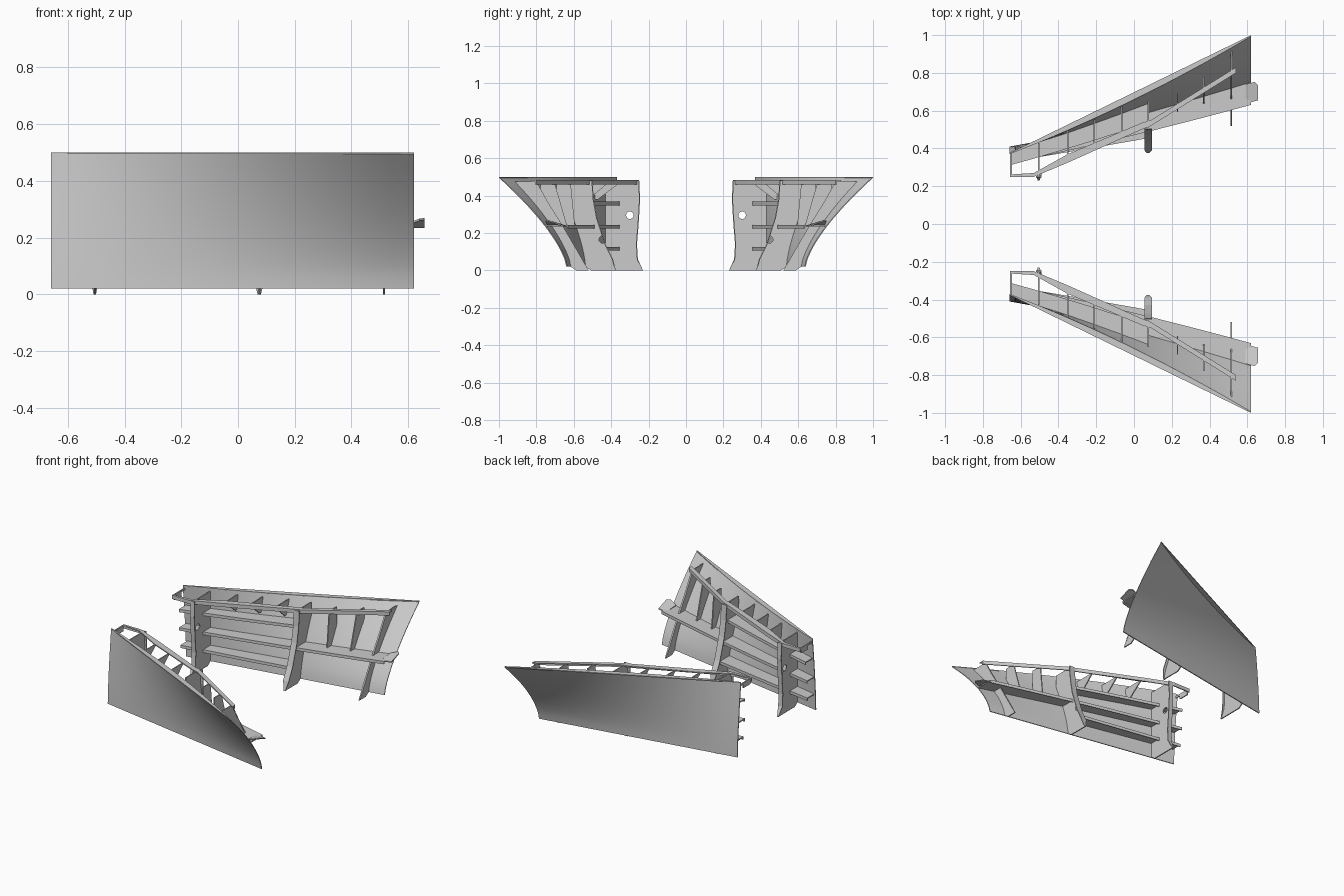
import bpy, bmesh, math

if "Cube" in bpy.data.objects:
    bpy.data.objects.remove(bpy.data.objects["Cube"])

Z0, Z1 = 0.02, 0.495


def chord_y(x):
    """Straight top edge seen from above."""
    return 0.375 + 0.625 * (x + 0.66) / 1.28


def hull_y(x, z):
    """Half breadth of the flared shell at station x and height z."""
    u = (x + 0.66) / 1.28
    low = 0.41 + 0.23 * u
    top = chord_y(x) - 0.13 * u * (1 - u)
    t = max(0.0, (z - Z0) / (Z1 - Z0))
    return low + (top - low) * t ** 1.45


def finish(name, bm, mirror=True, smooth=False):
    bmesh.ops.recalc_face_normals(bm, faces=bm.faces)
    me = bpy.data.meshes.new(name)
    bm.to_mesh(me)
    bm.free()
    ob = bpy.data.objects.new(name, me)
    bpy.context.collection.objects.link(ob)
    if smooth:
        bpy.context.view_layer.objects.active = ob
        ob.select_set(True)
        bpy.ops.object.shade_smooth_by_angle(angle=math.radians(30))
        ob.select_set(False)
    if mirror:
        m = ob.modifiers.new("mirror", 'MIRROR')
        m.use_axis = (False, True, False)
        m.use_mirror_merge = False
    return ob


def loft(name, sections, smooth=False):
    """Skin a row of closed loops and cap both ends."""
    bm = bmesh.new()
    rows = [[bm.verts.new(p) for p in s] for s in sections]
    n = len(rows[0])
    for a, b in zip(rows, rows[1:]):
        for i in range(n):
            j = (i + 1) % n
            bm.faces.new((a[i], a[j], b[j], b[i]))
    bm.faces.new(rows[0])
    bm.faces.new(rows[-1])
    return finish(name, bm, smooth=smooth)


def cross_plate(name, x, pts, t=0.007):
    """Flat plate standing across the hull, outline in y and z."""
    return loft(name, [[(x + s * t / 2, y, z) for y, z in pts] for s in (-1, 1)])


def span(a, b, n):
    return [a + (b - a) * i / n for i in range(n + 1)]


def shell_edge(x, z0, z1, cap=2.0):
    """Points just inside the shell from z0 up to z1."""
    return [(min(hull_y(x, z) - 0.004, cap), z) for z in span(z0, z1, 10)]


# flared shell plates
zs = span(Z0, Z1, 12)
loft("hull_plate", [
    [(x, hull_y(x, z), z) for z in zs]
    + [(x, hull_y(x, z) - 0.006, z) for z in reversed(zs)]
    for x in span(-0.66, 0.62, 16)], smooth=True)

# crescent rim between the shell and its straight top edge
loft("top_rim", [
    [(x, chord_y(x), 0.5), (x, hull_y(x, Z1) - 0.006, 0.5),
     (x, hull_y(x, Z1) - 0.006, 0.494), (x, chord_y(x), 0.494)]
    for x in span(-0.66, 0.62, 12)])


# long stringers with a lip on the inner edge
def stringer(name, z, x0, x1):
    rows = []
    for x in span(x0, x1, 10):
        o = hull_y(x, z) - 0.003
        i = o - (0.075 + 0.045 * (x + 0.66) / 1.28)
        rows.append([(x, y, zz) for y, zz in (
            (o, z), (o, z + 0.007), (i, z + 0.007), (i, z - 0.012),
            (i + 0.006, z - 0.012), (i + 0.006, z))])
    loft(name, rows)


stringer("upper_stringer", 0.36, -0.65, 0.075)
stringer("middle_stringer", 0.235, -0.655, 0.62)
stringer("lower_stringer", 0.118, -0.65, 0.075)


# upright web frames, their outer edges following the shell
def web_frame(name, x, inner, cap, flange, hole=None):
    base = (hull_y(x, 0.02) - 0.035, 0.0)
    web = cross_plate(name + "_web", x,
                      inner + [base] + shell_edge(x, 0.02, inner[0][1], cap))
    widths = [flange] * (len(inner) - 1) + [flange * 0.3]
    loft(name + "_flange", [
        [(x - w, y, z), (x + w, y, z), (x + w, y + 0.006, z),
         (x - w, y + 0.006, z)] for (y, z), w in zip(inner, widths)])
    if hole:
        bm = bmesh.new()
        bmesh.ops.create_cone(bm, cap_ends=True, segments=20, radius1=0.02,
                              radius2=0.02, depth=0.1)
        cut = finish(name + "_hole_cutter", bm, mirror=False)
        cut.location = (x, hole[0], hole[1])
        cut.rotation_euler = (0, math.pi / 2, 0)
        cut.hide_render = True
        cut.display_type = 'WIRE'
        m = web.modifiers.new("hole", 'BOOLEAN')
        m.operation = 'DIFFERENCE'
        m.object = cut
        web.modifiers.move(1, 0)


web_frame("forward_frame", -0.505,
          [(0.25, 0.48), (0.245, 0.38), (0.253, 0.25), (0.262, 0.14),
           (0.257, 0.06), (0.23, 0.0)], 0.43, 0.015, (0.30, 0.295))
web_frame("middle_frame", 0.075,
          [(0.50, 0.48), (0.493, 0.38), (0.475, 0.28), (0.43, 0.14),
           (0.39, 0.06), (0.375, 0.0)], 0.65, 0.02, (0.445, 0.165))
web_frame("aft_frame", 0.515,
          [(0.80, 0.475), (0.735, 0.36), (0.66, 0.24), (0.59, 0.12),
           (0.55, 0.05), (0.52, 0.0)], 2.0, 0.005)

# deck edge beam, angle shaped, bending at the middle frame
path = [(-0.655, 0.25, 0.012), (-0.53, 0.25, 0.02), (-0.35, 0.325, 0.045),
        (0.04, 0.50, 0.035), (0.09, 0.52, 0.03), (0.54, 0.80, 0.03)]
loft("deck_beam", [
    [(x, y, 0.482), (x, y + w, 0.482), (x, y + w, 0.475),
     (x, y + 0.007, 0.475), (x, y + 0.007, 0.458), (x, y, 0.458)]
    for x, y, w in path])


def beam_y(x):
    for (xa, ya, _), (xb, yb, _) in zip(path, path[1:]):
        if xa <= x <= xb:
            return ya + (yb - ya) * (x - xa) / (xb - xa)


# short knees between deck beam and shell
for k, x in enumerate((-0.35, -0.21, -0.065)):
    cross_plate("short_knee_%d" % (k + 1), x,
                [(beam_y(x) + 0.02, 0.475), (hull_y(x, 0.38) - 0.02, 0.38)]
                + shell_edge(x, 0.38, 0.475))

# long knees reaching down to the middle stringer
for k, x in enumerate((0.23, 0.37)):
    cross_plate("long_knee_%d" % (k + 1), x,
                [(beam_y(x) + 0.01, 0.475), (hull_y(x, 0.24) - 0.045, 0.24)]
                + shell_edge(x, 0.24, 0.475, beam_y(x) + 0.085))

# end plate and cross bar at the forward end
cross_plate("forward_end_plate", -0.65,
            [(0.265, 0.445), (0.335, 0.445), (0.335, 0.48), (0.265, 0.48)])
cross_plate("forward_cross_bar", -0.652,
            [(0.25, 0.47), (0.375, 0.47), (0.375, 0.482), (0.25, 0.482)])

# upturned tail plate on the middle stringer
tail = [(0.59, 0.665, 0.236), (0.62, 0.645, 0.234), (0.657, 0.655, 0.234),
        (0.657, 0.735, 0.262), (0.64, 0.752, 0.26), (0.59, 0.74, 0.242)]
loft("stringer_tail", [[(x, y, z + d) for x, y, z in tail] for d in (0, 0.007)])
